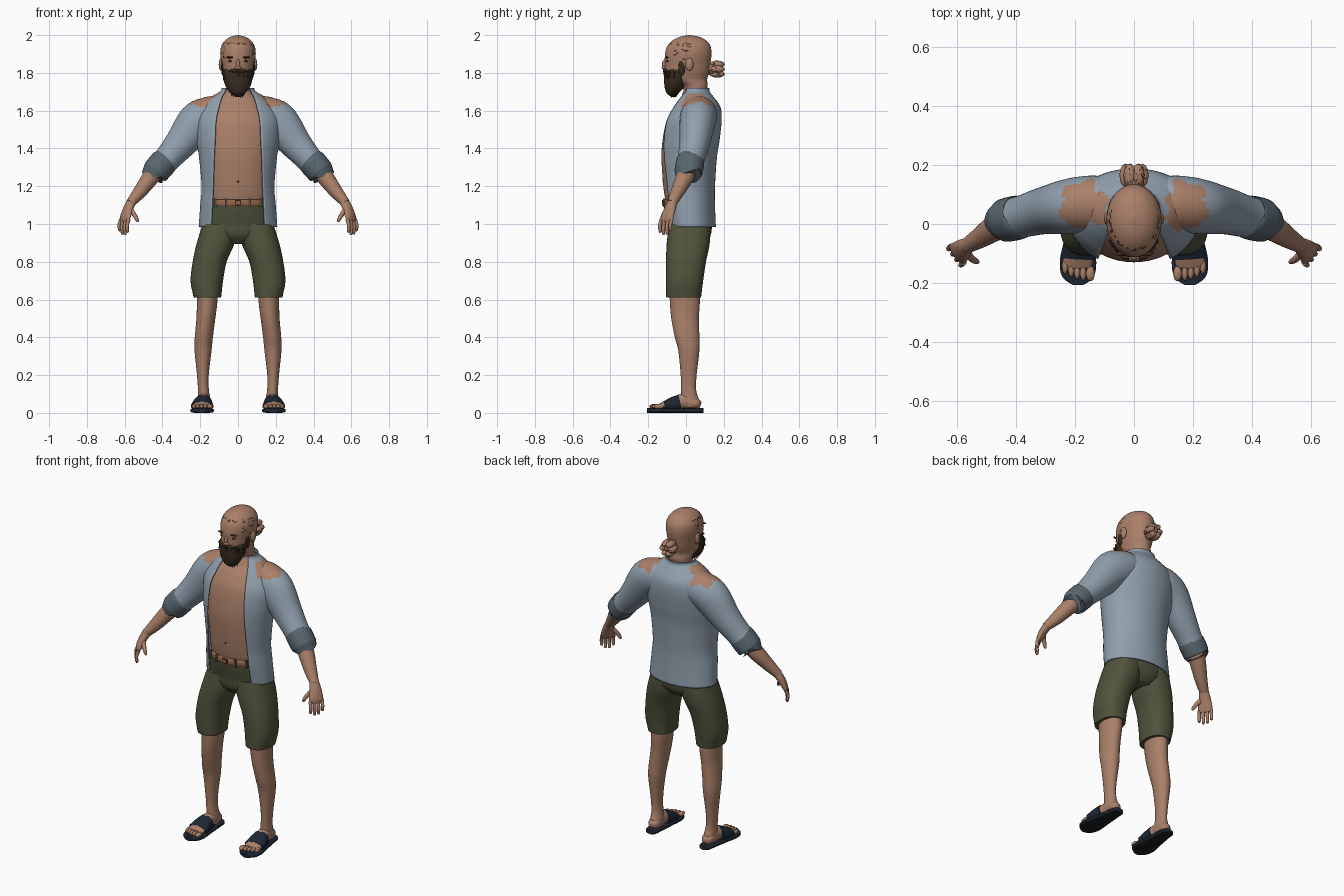
import bpy, bmesh, math, random
from mathutils import Vector, Matrix

random.seed(4)
cube = bpy.data.objects.get("Cube")
if cube:
    bpy.data.objects.remove(cube, do_unlink=True)


def material(name, r, g, b):
    m = bpy.data.materials.new(name)
    m.use_nodes = True
    m.diffuse_color = (r, g, b, 1)
    bsdf = next(n for n in m.node_tree.nodes if n.type == 'BSDF_PRINCIPLED')
    bsdf.inputs["Base Color"].default_value = (r, g, b, 1)
    bsdf.inputs["Roughness"].default_value = 0.8
    return m


SKIN = material("skin", .40, .215, .14)
SHIRT = material("shirt_blue", .28, .35, .42)
CUFF = material("cuff_grey", .10, .135, .16)
GREEN = material("shorts_olive", .082, .087, .045)
HAIR = material("hair_brown", .04, .025, .015)
BELT = material("belt_tan", .30, .125, .07)
NAVY = material("sandal_navy", .012, .020, .034)
SOLE = material("sole_black", .010, .013, .017)


def finish(name, bm, mats, rule=None, mirror=False, thick=0):
    """Turn a bmesh into a smooth-shaded object, with optional colour rule and mirroring."""
    bmesh.ops.recalc_face_normals(bm, faces=bm.faces)
    if rule:
        for f in bm.faces:
            f.material_index = int(rule(f.calc_center_median(), f.normal))
    mesh = bpy.data.meshes.new(name)
    bm.to_mesh(mesh)
    bm.free()
    for m in mats:
        mesh.materials.append(m)
    ob = bpy.data.objects.new(name, mesh)
    bpy.context.collection.objects.link(ob)
    bpy.ops.object.select_all(action='DESELECT')
    ob.select_set(True)
    bpy.context.view_layer.objects.active = ob
    bpy.ops.object.shade_smooth_by_angle(angle=math.radians(50))
    if thick:
        s = ob.modifiers.new("thickness", 'SOLIDIFY')
        s.thickness, s.offset = thick, 0
    if mirror:
        md = ob.modifiers.new("mirror", 'MIRROR')
        md.use_mirror_merge = False
    return ob


def smooth_rings(rings, steps):
    """Catmull-Rom interpolation of all ring values."""
    out, last = [], len(rings) - 1
    for i in range(last):
        quad = [rings[max(0, min(last, i + k))] for k in (-1, 0, 1, 2)]
        for s in range(steps):
            t = s / steps
            out.append([b + .5 * t * (c - a + t * (2*a - 5*b + 4*c - d + t * (3*(b - c) + d - a)))
                        for a, b, c, d in zip(*quad)])
    return out + [list(rings[-1])]


def add_tube(bm, rings, ref=(1, 0, 0), flat=False, n=32, steps=5, power=2):
    """Loft rings of (x, y, z, radius along ref, other radius, optional front opening)."""
    rs, loops = smooth_rings(rings, steps), []
    for i, r in enumerate(rs):
        c = Vector(r[:3])
        t = Vector(rs[min(i + 1, len(rs) - 1)][:3]) - Vector(rs[max(i - 1, 0)][:3])
        t = Vector((0, 0, 1)) if flat else t.normalized()
        u = Vector(ref)
        u = (u - t * u.dot(t)).normalized()
        v = t.cross(u)
        a, b = max(r[3], .002), max(r[4], .002)
        gap = math.asin(min(1, r[5] / a) ** (power / 2)) if len(r) > 5 else 0
        loop = []
        for k in range(n + 1 if gap else n):
            th = -math.pi / 2 + gap + (2 * math.pi - 2 * gap) * k / n
            co, si = math.cos(th), math.sin(th)
            loop.append(bm.verts.new(c + u * math.copysign(abs(co) ** (2 / power), co) * a
                                     + v * math.copysign(abs(si) ** (2 / power), si) * b))
        loops.append(loop)
    closed = len(rings[0]) < 6
    for p, q in zip(loops, loops[1:]):
        for k in range(n):
            j = (k + 1) % len(p)
            bm.faces.new((p[k], p[j], q[j], q[k]))
    if closed:
        bm.faces.new(loops[0])
        bm.faces.new(loops[-1])


def tube(name, mats, rings, rule=None, mirror=False, thick=0, **kw):
    bm = bmesh.new()
    add_tube(bm, rings, **kw)
    return finish(name, bm, mats, rule, mirror, thick)


def ball(name, mats, blobs, mirror=False, rule=None):
    """One object made of ellipsoids, each a (centre, radii) pair."""
    bm = bmesh.new()
    for c, s in blobs:
        bmesh.ops.create_uvsphere(bm, u_segments=20, v_segments=14, radius=1,
                                  matrix=Matrix.Translation(c) @ Matrix.Diagonal((*s, 1)))
    return finish(name, bm, mats, rule, mirror)


# Torso and open shirt; the shoulders show ragged skin-coloured patches
def shoulder_patch(c, nrm):
    d = math.hypot((abs(c.x) - .17) / .075, (c.y - .055) / .08)
    ragged = .18 * math.sin(c.x * 75) + .18 * math.sin(c.y * 90 + c.x * 30)
    return c.z > 1.62 and d + ragged < 1


tube("torso", [SKIN], [
    (0, .02, 1.04, .165, .105), (0, .015, 1.12, .17, .122), (0, .01, 1.2, .173, .13),
    (0, .01, 1.35, .186, .14), (0, .02, 1.45, .2, .143), (0, .034, 1.55, .203, .136),
    (0, .049, 1.62, .17, .112), (0, .05, 1.66, .12, .08), (0, .05, 1.71, .064, .062)],
    flat=True, n=48)
tube("shirt_body", [SHIRT, SKIN], [
    (0, .025, .985, .205, .13, .14), (0, .0125, 1.1, .197, .138, .135),
    (0, .0075, 1.2, .19, .143, .13), (0, .0075, 1.35, .203, .153, .125),
    (0, .0175, 1.45, .218, .158, .12), (0, .0325, 1.55, .222, .153, .115),
    (0, .049, 1.62, .19, .13, .1), (0, .05, 1.67, .14, .095, .085),
    (0, .05, 1.70, .092, .073, .068), (0, .052, 1.72, .084, .07, .062)],
    rule=shoulder_patch, thick=.006, flat=True, n=72, steps=7)
ball("navel", [HAIR], [((0, -.12, 1.225), (.006, .005, .007))])

# Sleeves with rolled cuffs
ARM = (0, 1, 0)
tube("sleeves", [SHIRT, SKIN], [
    (.1, .07, 1.585, .092, .092), (.15, .068, 1.575, .096, .1), (.215, .06, 1.535, .094, .108),
    (.305, .045, 1.425, .08, .085), (.37, .028, 1.35, .072, .072), (.425, .015, 1.29, .068, .068)],
    rule=shoulder_patch, mirror=True, ref=ARM, n=48, steps=8)
tube("sleeve_cuffs", [CUFF], [
    (.388, .024, 1.333, .069, .068), (.394, .022, 1.326, .075, .074),
    (.436, .013, 1.277, .074, .072), (.441, .012, 1.271, .066, .064)],
    mirror=True, ref=ARM)

# Forearms, palms, fingers and thumbs
tube("forearms", [SKIN], [
    (.41, .017, 1.31, .046, .045), (.46, -.005, 1.25, .047, .045),
    (.52, -.045, 1.17, .036, .036), (.57, -.075, 1.11, .026, .024)], mirror=True, ref=ARM)
ACROSS = Vector((.6, .8, 0))
bm = bmesh.new()
add_tube(bm, [(.562, -.07, 1.12, .026, .024), (.582, -.085, 1.08, .034, .022),
              (.597, -.1, 1.035, .041, .017), (.602, -.104, 1.012, .034, .01)], ref=ACROSS)
for i, length in enumerate((.07, .083, .08, .062)):
    base = Vector((.599, -.103, 1.025)) + ACROSS * (i - 1.5) * .023
    add_tube(bm, [(*(base + Vector((.009 * k, -.008 * k, -length * s))), r, r)
                  for s, k, r in ((0, 0, .01), (.5, 1, .0095), (.93, .7, .008), (1, .6, .003))],
             ref=ACROSS, n=12, steps=3)
add_tube(bm, [(.576, -.09, 1.085, .014, .014), (.55, -.118, 1.05, .012, .012),
              (.533, -.128, 1.02, .009, .009), (.53, -.13, 1.01, .003, .003)],
         ref=ACROSS, n=12, steps=3)
finish("hands", bm, [SKIN], mirror=True)

# Head with sparse dark hair flecks
def fleck(c, nrm):
    side = 1.87 < c.z < 1.95 and -.07 < c.y < .04 and abs(c.x) > .05
    line = 1.952 < c.z < 1.962 and c.y < .05
    return (side and random.random() < .1) or (line and random.random() < .4)


tube("head", [SKIN, HAIR], [
    (0, .05, 1.64, .075, .07), (0, .05, 1.7, .062, .062), (0, .043, 1.735, .063, .072),
    (0, .008, 1.765, .07, .104), (0, .005, 1.8, .08, .117), (0, .008, 1.85, .088, .121),
    (0, .012, 1.9, .094, .123), (0, .015, 1.94, .089, .115), (0, .018, 1.97, .07, .091),
    (0, .018, 1.99, .041, .054), (0, .018, 2.0, .005, .007)],
    rule=fleck, flat=True, n=56, steps=6)
ball("nose", [SKIN], [((0, -.112, 1.842), (.011, .015, .03)), ((0, -.117, 1.828), (.018, .012, .01))])
ball("ears", [SKIN], [((.09, .018, 1.845), (.012, .021, .034))], mirror=True)
ball("eyes", [HAIR], [((.037, -.098, 1.862), (.014, .007, .006))], mirror=True)
ball("eyebrows", [HAIR], [((.04, -.101, 1.882), (.024, .008, .005))], mirror=True)

# Hair bun: a lumpy knot with dark strands
ball("hair_bun", [SKIN, HAIR],
     [((0, .15, 1.82), (.036, .042, .04))] +
     [((.028 * math.cos(a), .165, 1.82 + .03 * math.sin(a)), (.021, .04, .019))
      for a in (k * math.pi / 3 for k in range(6))],
     rule=lambda c, nrm: random.random() < .12)

# Beard: solid core, moustache, sideburns and ragged strands
tube("beard", [HAIR], [
    (0, -.066, 1.672, .012, .012), (0, -.07, 1.695, .04, .034), (0, -.06, 1.73, .066, .054),
    (0, -.05, 1.77, .077, .066), (0, -.045, 1.8, .082, .069), (0, -.03, 1.818, .082, .07)],
    flat=True, n=40)
ball("moustache", [HAIR], [((.02, -.11, 1.812), (.026, .012, .01))], mirror=True)
ball("sideburns", [HAIR], [((.081, -.022, 1.83), (.008, .018, .045))], mirror=True)
bm = bmesh.new()
for i in range(110):
    z = random.uniform(1.69, 1.79)
    w = .03 + .5 * (z - 1.69)
    a = random.uniform(-.15, math.pi + .15)
    spot = Vector((w * math.cos(a), -.055 - w * .75 * math.sin(a), z))
    bmesh.ops.create_cone(bm, segments=6, radius1=.001, radius2=.007, cap_ends=True,
                          depth=random.uniform(.03, .05),
                          matrix=Matrix.Translation(spot) @ Matrix.Rotation(random.uniform(-.3, .3), 4, 'Y'))
finish("beard_strands", bm, [HAIR])

# Shorts, belt, loops and buckle
tube("shorts_hips", [GREEN], [
    (0, .02, .895, .08, .075), (0, .02, .94, .165, .11), (0, .02, 1.0, .188, .118),
    (0, .015, 1.06, .183, .126), (0, .012, 1.105, .178, .13)], flat=True, n=48)
tube("shorts_legs", [GREEN], [
    (.095, .02, 1.0, .092, .11), (.118, .012, .9, .1, .114), (.15, 0, .8, .09, .106),
    (.165, -.008, .7, .086, .099), (.163, -.012, .63, .076, .094), (.162, -.012, .612, .073, .092)],
    mirror=True, flat=True, n=40, power=2.3)
tube("belt", [BELT], [(0, .012, 1.095, .178, .131), (0, .012, 1.1, .182, .135),
                      (0, .012, 1.125, .18, .135), (0, .012, 1.13, .175, .13)],
     flat=True, n=48, steps=2)


def boxes(name, mat, items, mirror=False):
    bm = bmesh.new()
    for c, s in items:
        bmesh.ops.create_cube(bm, size=1, matrix=Matrix.Translation(c) @ Matrix.Diagonal((*s, 1)))
    return finish(name, bm, [mat], mirror=mirror)


boxes("belt_loops", GREEN, [((.062, -.115, 1.113), (.012, .012, .045)),
                            ((.12, -.09, 1.113), (.012, .014, .045))], mirror=True)
boxes("belt_buckle", HAIR, [((0, -.123, 1.113), (.03, .006, .03))])
boxes("belt_buckle_inner", BELT, [((0, -.125, 1.113), (.02, .006, .02))])

# Legs, feet and toes
tube("legs", [SKIN], [
    (.163, -.008, .66, .056, .08), (.164, -.006, .58, .054, .079), (.17, -.005, .5, .05, .073),
    (.181, .006, .4, .048, .065), (.185, .015, .33, .045, .056), (.186, .014, .2, .031, .042),
    (.183, .014, .12, .029, .04), (.18, .02, .07, .034, .048), (.18, .022, .03, .032, .052)],
    mirror=True, flat=True)
tube("feet", [SKIN], [
    (.18, .078, .042, .012, .014), (.18, .055, .048, .033, .03), (.182, -.01, .06, .036, .042),
    (.186, -.07, .05, .044, .031), (.19, -.125, .038, .051, .018), (.19, -.148, .033, .046, .012)],
    mirror=True)
ball("toes", [SKIN], [((.152 + .0205 * i - (.004 if i == 0 else 0), -.168 + .0015 * i * i, .034),
                       (.015 if i == 0 else .0105, .026, .013)) for i in range(5)], mirror=True)

# Sandals: flat sole and wide strap
tube("sandal_soles", [NAVY, SOLE], [
    (.18, .093, .0125, .012, .0125), (.18, .08, .0125, .033, .0125),
    (.182, .02, .0125, .041, .0125), (.186, -.06, .0125, .052, .0125),
    (.19, -.13, .0125, .062, .0125), (.19, -.18, .0125, .053, .0125),
    (.19, -.207, .0125, .018, .0125)],
    rule=lambda c, nrm: c.z < .012, mirror=True, power=4, n=40)
tube("sandal_straps", [NAVY], [
    (.184, -.034, .053, .045, .043), (.187, -.07, .046, .053, .038),
    (.19, -.115, .036, .06, .025)], mirror=True, power=2.4)
